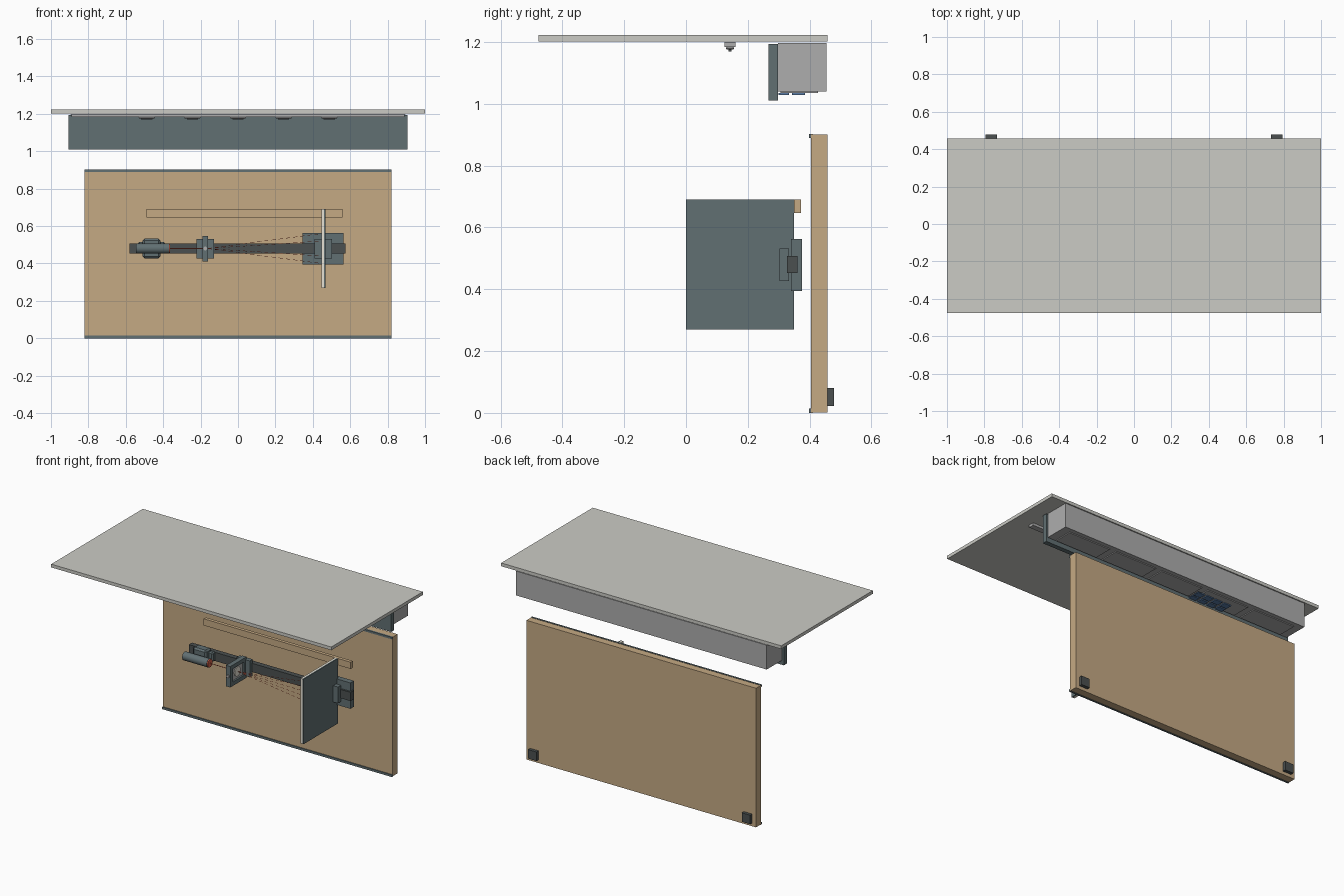
import bpy, bmesh, math
from mathutils import Vector

if "Cube" in bpy.data.objects:
    bpy.data.objects.remove(bpy.data.objects["Cube"])


def material(name, rgb):
    m = bpy.data.materials.new(name)
    m.diffuse_color = (*rgb, 1)
    m.use_nodes = True
    m.node_tree.nodes["Principled BSDF"].inputs["Base Color"].default_value = m.diffuse_color
    return m


WOOD = material("wood", (0.56, 0.40, 0.23))
DARK = material("dark_slate", (0.12, 0.16, 0.17))
RAIL = material("rail_black", (0.07, 0.08, 0.08))
PALE = material("pale_top", (0.60, 0.60, 0.56))
GREY = material("grey_metal", (0.42, 0.42, 0.42))
WHITE = material("screen_white", (0.80, 0.76, 0.66))
BLUE = material("blue_tile", (0.10, 0.20, 0.38))
RED = material("red", (0.65, 0.12, 0.07))


def box(name, x, y, z, mat, bevel=0):
    """Box from (min, max) ranges."""
    bm = bmesh.new()
    bmesh.ops.create_cube(bm, size=1)
    for v in bm.verts:
        v.co = [(r[0] + r[1]) / 2 + c * (r[1] - r[0]) for c, r in zip(v.co, (x, y, z))]
    me = bpy.data.meshes.new(name)
    bm.to_mesh(me)
    bm.free()
    me.materials.append(mat)
    ob = bpy.data.objects.new(name, me)
    bpy.context.collection.objects.link(ob)
    if bevel:
        b = ob.modifiers.new("bevel", "BEVEL")
        b.width, b.segments = bevel, 1
    return ob


def rod(name, a, b, r, mat, sides=32):
    """Cylinder between two points."""
    a, b = Vector(a), Vector(b)
    d = b - a
    bpy.ops.mesh.primitive_cylinder_add(vertices=sides, radius=r, depth=d.length,
                                        location=(a + b) / 2,
                                        rotation=d.to_track_quat('Z', 'Y').to_euler())
    ob = bpy.context.object
    ob.name = name
    ob.data.materials.append(mat)
    bpy.ops.object.shade_smooth_by_angle()
    return ob


AY, AZ = 0.235, 0.48  # optical axis

# Canopy, service housing and fascia
box("canopy_panel", (-1, 1), (-0.477, 0.457), (1.201, 1.222), PALE)
box("service_housing", (-0.895, 0.895), (0.297, 0.455), (1.04, 1.197), GREY)
box("fascia_board", (-0.907, 0.907), (0.267, 0.297), (1.01, 1.193), DARK)

# Access covers and connector tiles under the housing
for i in range(5):
    cx = (i - 2) * 0.345
    box("access_cover", (cx - 0.15, cx + 0.15), (0.305, 0.427), (1.034, 1.04), GREY)
for i in range(4):
    cx = -0.38 + i * 0.065
    for y in ((0.3, 0.333), (0.343, 0.385)):
        box("connector_tile", (cx - 0.025, cx + 0.025), y, (1.028, 1.034), BLUE)

# Light track with five lamps
box("light_track", (-0.89, 0.89), (0.124, 0.16), (1.184, 1.2), GREY)
for i in range(5):
    cx = (i - 2) * 0.244
    box("lamp_body", (cx - 0.043, cx + 0.043), (0.129, 0.155), (1.175, 1.184), GREY, 0.003)
    box("lamp_lens", (cx - 0.03, cx + 0.03), (0.137, 0.147), (1.169, 1.175), RAIL)

# Back board, edge strips and rear blocks
box("back_board", (-0.82, 0.82), (0.404, 0.457), (0.002, 0.9), WOOD)
for z in ((0, 0.014), (0.889, 0.902)):
    box("edge_strip", (-0.82, 0.82), (0.398, 0.41), z, DARK)
for s in (-1, 1):
    cx = s * 0.763
    box("rear_block", (cx - 0.03, cx + 0.03), (0.457, 0.478), (0.023, 0.081), RAIL)

# Wooden ledge and optical rail
box("wood_ledge", (-0.49, 0.56), (0.35, 0.372), (0.647, 0.69), WOOD)
box("optical_rail", (-0.58, 0.575), (0.327, 0.36), (0.452, 0.508), RAIL)
box("rail_mount_plate", (0.345, 0.565), (0.339, 0.375), (0.395, 0.562), DARK)

# Laser on its carrier
box("laser_carrier", (-0.535, -0.39), (0.297, 0.33), (0.452, 0.516), DARK, 0.008)
box("laser_saddle", (-0.51, -0.415), (0.265, 0.325), (0.427, 0.533), DARK, 0.01)
rod("laser_body", (-0.545, AY, AZ), (-0.37, AY, AZ), 0.027, DARK)
rod("laser_ring", (-0.37, AY, AZ), (-0.363, AY, AZ), 0.025, RED)

# Lens frame: four bars, glass, carrier and front knob
box("lens_carrier", (-0.222, -0.128), (0.303, 0.333), (0.427, 0.532), DARK)
FX, Y0, Y1, Z0, Z1, T = (-0.19, -0.16), 0.15, 0.315, 0.411, 0.546, 0.025
for z in ((Z0, Z0 + T), (Z1 - T, Z1)):
    box("lens_frame_bar", FX, (Y0, Y1), z, DARK)
for y in ((Y0, Y0 + T), (Y1 - T, Y1)):
    box("lens_frame_post", FX, y, (Z0 + T, Z1 - T), DARK)
box("lens_plate", (-0.179, -0.171), (Y0 + T, Y1 - T), (Z0 + T, Z1 - T), GREY)
rod("lens_glass", (-0.184, AY, AZ), (-0.166, AY, AZ), 0.03, WHITE)
rod("lens_knob", (-0.175, Y0 - 0.008, AZ), (-0.175, Y0, AZ), 0.01, GREY, 16)

# Screen: white sheet with dark backing
box("screen_carrier", (0.408, 0.502), (0.303, 0.333), (0.427, 0.532), DARK)
box("screen_sheet", (0.447, 0.46), (0, 0.35), (0.27, 0.69), WHITE)
box("screen_backing", (0.46, 0.468), (0, 0.35), (0.27, 0.69), DARK)

# Beam and dashed diffracted rays
rod("laser_beam", (-0.363, AY, AZ), (-0.184, AY, AZ), 0.002, RED, 8)
start = Vector((-0.165, AY, AZ))
for k in (-1, -0.5, 0, 0.5, 1):
    end = Vector((0.447, AY, AZ + k * 0.08))
    n = 16
    for i in range(n):
        rod("ray_dash", start.lerp(end, i / n), start.lerp(end, (i + 0.6) / n), 0.0012, RED, 6)
